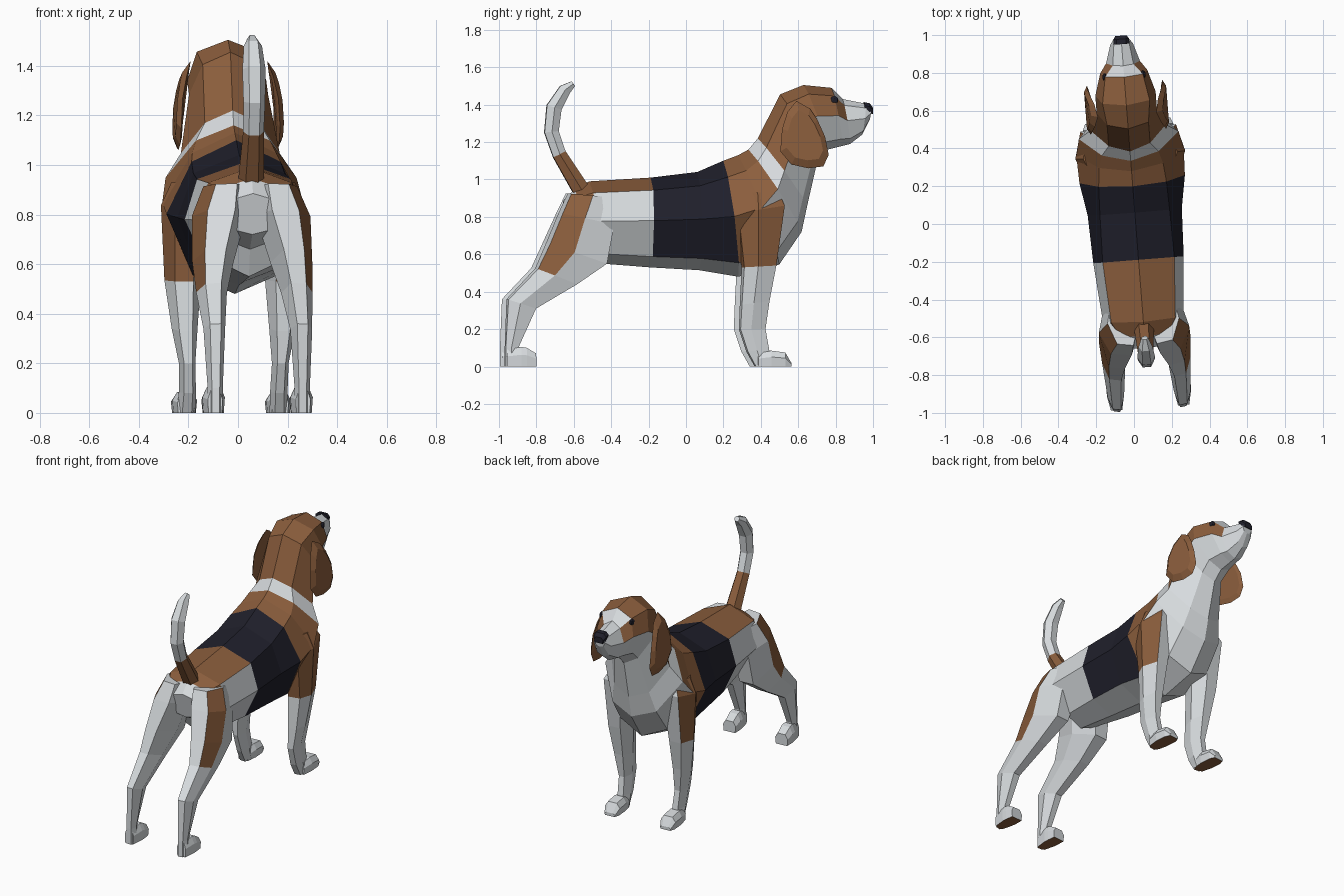
import bpy, bmesh, math
from mathutils import Vector

if "Cube" in bpy.data.objects:
    bpy.data.objects.remove(bpy.data.objects["Cube"])

# Flat colours
COLOURS = {"white_fur": (0.68, 0.71, 0.73), "brown_fur": (0.26, 0.112, 0.046),
           "black_fur": (0.014, 0.014, 0.024)}
MATS = []
for name, c in COLOURS.items():
    m = bpy.data.materials.new(name)
    m.diffuse_color = (*c, 1)
    m.use_nodes = True
    m.node_tree.nodes["Principled BSDF"].inputs["Base Color"].default_value = m.diffuse_color
    MATS.append(m)
WHITE, BROWN, BLACK = 0, 1, 2
TURN = math.radians(4.5)          # the whole dog stands slightly turned


def finish(bm, name):
    bmesh.ops.recalc_face_normals(bm, faces=bm.faces)
    me = bpy.data.meshes.new(name)
    bm.to_mesh(me)
    bm.free()
    for m in MATS:
        me.materials.append(m)
    ob = bpy.data.objects.new(name, me)
    ob.rotation_euler.z = TURN
    ob.location.x = 0.009
    bpy.context.collection.objects.link(ob)
    return ob


def loft(name, rings, rule, caps=(WHITE, WHITE)):
    """Skin closed rings of points; rule(segment, side) gives the colour."""
    bm = bmesh.new()
    vs = [[bm.verts.new(p) for p in r] for r in rings]
    n = len(rings[0])
    for i in range(len(vs) - 1):
        for j in range(n):
            k = (j + 1) % n
            f = bm.faces.new((vs[i][j], vs[i][k], vs[i + 1][k], vs[i + 1][j]))
            f.material_index = rule(i, j)
    for r, c in zip((vs[0], vs[-1]), caps):
        bm.faces.new(r).material_index = c
    return finish(bm, name)


# Body, neck and head: top (y, z), bottom (y, z), three half widths
BODY = [
    (-.66, .885, -.62, .72, .08, .12, .08),
    (-.60, .945, -.50, .66, .13, .19, .09),
    (-.52, .990, -.45, .55, .17, .215, .11),
    (-.19, 1.01, -.19, .53, .19, .24, .15),
    (.06, 1.04, .07, .515, .185, .25, .17),
    (.20, 1.10, .28, .48, .18, .28, .17),
    (.28, 1.13, .50, .545, .17, .285, .16),
    (.335, 1.16, .62, .72, .15, .265, .15),
    (.385, 1.22, .65, .86, .11, .20, .12),
    (.505, 1.455, .705, 1.10, .11, .16, .08),
    (.63, 1.505, .76, 1.16, .125, .16, .085),
    (.78, 1.49, .84, 1.18, .10, .125, .07),
    (.84, 1.43, .88, 1.19, .055, .09, .06),
    (.965, 1.405, .945, 1.24, .04, .06, .04),
    (.992, 1.385, .985, 1.32, .03, .037, .025),
]
# per segment: colour and the range of side bands (0 top .. 3 belly) it covers
COAT = {1: (BROWN, 0, 1), 2: (BROWN, 0, 0), 3: (BLACK, 0, 2), 4: (BLACK, 0, 2),
        5: (BROWN, 0, 2), 6: (BROWN, 0, 1), 8: (BROWN, 0, 1), 9: (BROWN, 0, 1),
        10: (BROWN, 0, 1), 11: (BROWN, 1, 1)}


def body_ring(yt, zt, yb, zb, *w):
    def at(t, x):
        return Vector((x, yt + (yb - yt) * t, zt + (zb - zt) * t))
    side = list(zip((.14, .48, .88), w))
    return ([at(0, 0)] + [at(t, x) for t, x in side] + [at(1, 0)]
            + [at(t, -x) for t, x in reversed(side)])


def coat_rule(i, j):
    col, lo, hi = COAT.get(i, (WHITE, 0, 3))
    return col if lo <= min(j, 7 - j) <= hi else WHITE


loft("body_and_head", [body_ring(*r) for r in BODY], coat_rule)

# Legs: front (y, z), back (y, z), inner x, outer x
FRONT = [
    (.48, .93, .27, .93, .10, .25),
    (.51, .86, .25, .82, .10, .292),
    (.465, .54, .285, .53, .13, .278),
    (.43, .35, .275, .33, .145, .25),
    (.41, .20, .27, .20, .155, .222),
    (.43, .09, .31, .08, .15, .22),
    (.44, 0, .355, 0, .15, .225),
]
HIND = [
    (-.36, .90, -.64, .925, .02, .19),
    (-.40, .76, -.69, .82, .02, .24),
    (-.44, .55, -.76, .66, .075, .243),
    (-.60, .44, -.82, .525, .11, .235),
    (-.82, .31, -.975, .36, .132, .22),
    (-.91, .11, -.985, .10, .145, .207),
    (-.91, 0, -.985, 0, .145, .207),
]


def leg_ring(s, yf, zf, yb, zb, xi, xo):
    spots = ((0, .25), (0, .8), (.55, 1), (.95, .75), (1, .25), (.5, 0))
    return [Vector((s * (xi + (xo - xi) * a), yf + (yb - yf) * u, zf + (zb - zf) * u))
            for u, a in spots]


def block_ring(x, y, hw, z0, zt):
    """Six-sided section across y, narrower on top."""
    zm = z0 + (zt - z0) * .6
    return [Vector((x + a * hw, y, z)) for a, z in
            ((-.9, z0), (.9, z0), (1, zm), (.6, zt), (-.6, zt), (-1, zm))]


def sole_rule(i, j):
    return BROWN if j == 0 else WHITE


for s, tag in ((1, "right"), (-1, "left")):
    loft("front_leg_" + tag, [leg_ring(s, *r) for r in FRONT],
         lambda i, j: BROWN if i < 2 and j in (1, 2, 3) else WHITE,
         (BROWN, BROWN))
    loft("hind_leg_" + tag, [leg_ring(s, *r) for r in HIND],
         lambda i, j: BROWN if i < 3 and j == 2 else WHITE,
         (WHITE, BROWN))
    # Paws
    loft("front_paw_" + tag,
         [block_ring(s * .19, y, w, 0, z) for y, w, z in
          ((.37, .035, .07), (.44, .05, .085), (.515, .05, .075), (.548, .036, .02))],
         sole_rule)
    loft("hind_paw_" + tag,
         [block_ring(s * .178, y, w, 0, z) for y, w, z in
          ((-.975, .03, .09), (-.90, .045, .105), (-.87, .046, .10), (-.82, .043, .07))],
         sole_rule)

    # Ear: hanging flap, thin and slightly domed
    outline = [(.50, 1.27), (.49, 1.15), (.55, 1.08), (.64, 1.06), (.72, 1.07),
               (.75, 1.13), (.73, 1.23), (.69, 1.32), (.65, 1.38), (.58, 1.42), (.53, 1.36)]
    cy, cz = .62, 1.23

    def ear_x(z):
        return .20 - (.045 * ((z - 1.18) / .24) ** 2 if z > 1.18 else 0)

    rings = []
    for k, off in ((.8, -.008), (1, 0), (.75, .018)):
        pts = [(cy + (y - cy) * k, cz + (z - cz) * k) for y, z in outline]
        rings.append([Vector((s * (ear_x(z) + off), y, z)) for y, z in pts])
    loft("ear_" + tag, rings, lambda i, j: BROWN, (BROWN, BROWN))

    # Eye
    bm = bmesh.new()
    bmesh.ops.create_icosphere(bm, subdivisions=1, radius=.024)
    for v in bm.verts:
        v.co = Vector((v.co.x * .6 + s * .102, v.co.y + .787, v.co.z + 1.425))
    for f in bm.faces:
        f.material_index = BLACK
    finish(bm, "eye_" + tag)

# Nose
loft("nose", [block_ring(0, y, w, z0, z1) for y, w, z0, z1 in
              ((.955, .042, 1.375, 1.413), (.982, .042, 1.36, 1.408), (1.0, .03, 1.35, 1.387))],
     lambda i, j: BLACK, (BLACK, BLACK))

# Tail: centre (y, z) and radius along a curve
TAIL = [(-.56, .94, .052), (-.68, 1.135, .042), (-.722, 1.255, .044),
        (-.708, 1.385, .047), (-.650, 1.48, .037), (-.605, 1.512, .018)]
rings = []
for i, (y, z, r) in enumerate(TAIL):
    a, b = TAIL[max(i - 1, 0)], TAIL[min(i + 1, len(TAIL) - 1)]
    d = Vector((0, b[0] - a[0], b[1] - a[1])).normalized()
    n = Vector((0, d.z, -d.y))
    rings.append([Vector((r * math.cos(t), y, z)) + n * r * math.sin(t)
                  for t in (math.tau * k / 6 for k in range(6))])
loft("tail", rings, lambda i, j: BROWN if i == 0 else WHITE, (BROWN, WHITE))
